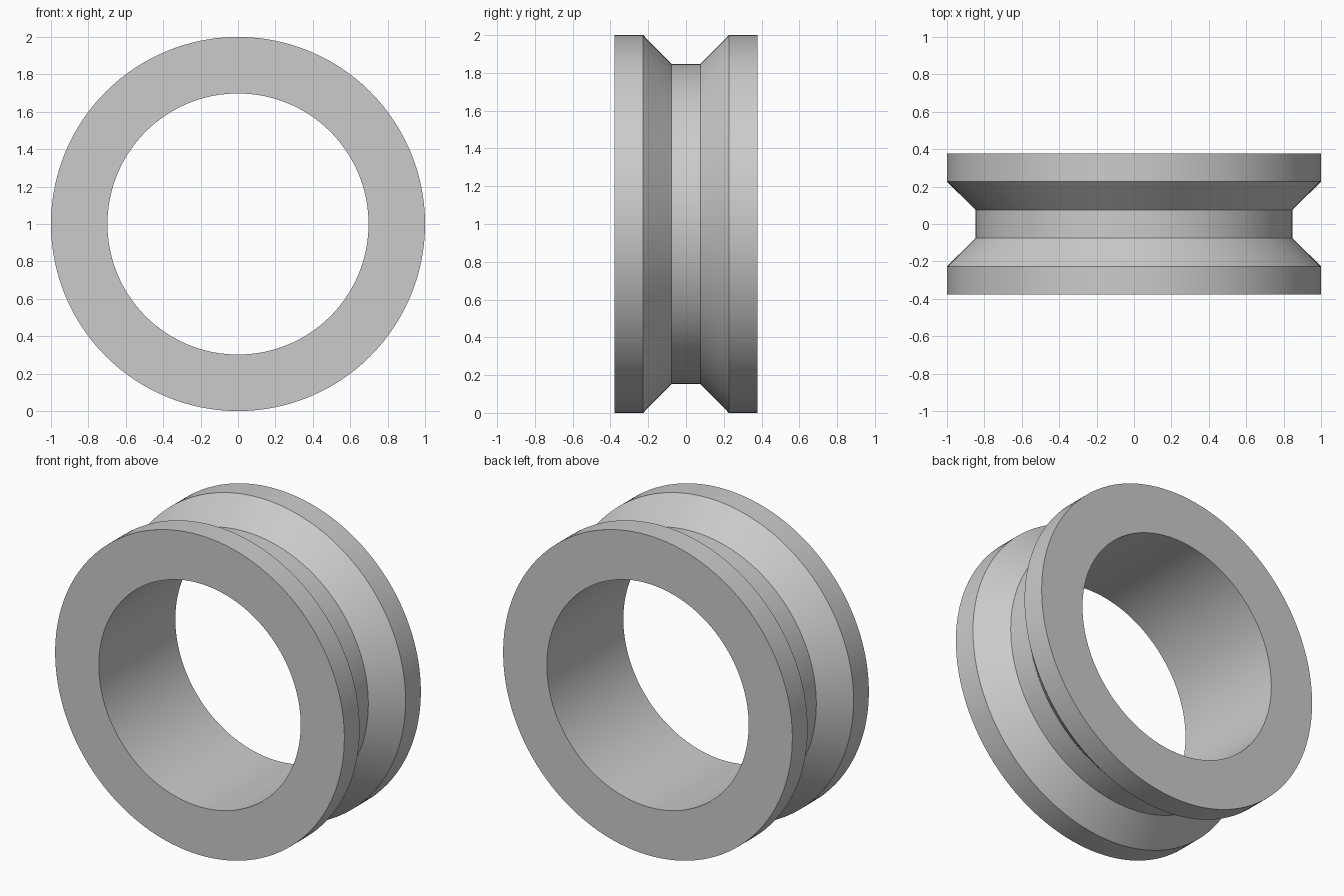
import bpy
import bmesh
from math import cos, sin, tau, radians

cube = bpy.data.objects.get("Cube")
if cube:
    bpy.data.objects.remove(cube, do_unlink=True)

SEGMENTS = 128
BORE, GROOVE, RIM = 0.698, 0.848, 1.0
FLAT, SLOPE, EDGE = 0.076, 0.227, 0.378

# Closed cross-section as (radius, y): bore, flange, bevel, groove floor, mirrored
half = [(BORE, EDGE), (RIM, EDGE), (RIM, SLOPE), (GROOVE, FLAT)]
profile = half + [(r, -y) for r, y in reversed(half)]

# Revolve the section around the y axis
bm = bmesh.new()
rings = []
for i in range(SEGMENTS):
    a = tau * i / SEGMENTS
    rings.append([bm.verts.new((r * cos(a), y, RIM + r * sin(a))) for r, y in profile])
for i, ring in enumerate(rings):
    following = rings[(i + 1) % SEGMENTS]
    for j in range(len(profile)):
        k = (j + 1) % len(profile)
        bm.faces.new((ring[j], ring[k], following[k], following[j]))
bmesh.ops.recalc_face_normals(bm, faces=bm.faces)

mesh = bpy.data.meshes.new("grooved_ring")
bm.to_mesh(mesh)
bm.free()
ring_object = bpy.data.objects.new("grooved_ring", mesh)
bpy.context.collection.objects.link(ring_object)

# Single light grey material
colour = (0.6, 0.6, 0.6, 1.0)
grey = bpy.data.materials.new("light_grey")
grey.use_nodes = True
grey.diffuse_color = colour
for node in grey.node_tree.nodes:
    if node.type == "BSDF_PRINCIPLED":
        node.inputs["Base Color"].default_value = colour
mesh.materials.append(grey)

# Smooth round surfaces, crisp profile edges
bpy.ops.object.select_all(action="DESELECT")
ring_object.select_set(True)
bpy.context.view_layer.objects.active = ring_object
bpy.ops.object.shade_smooth_by_angle(angle=radians(30))
